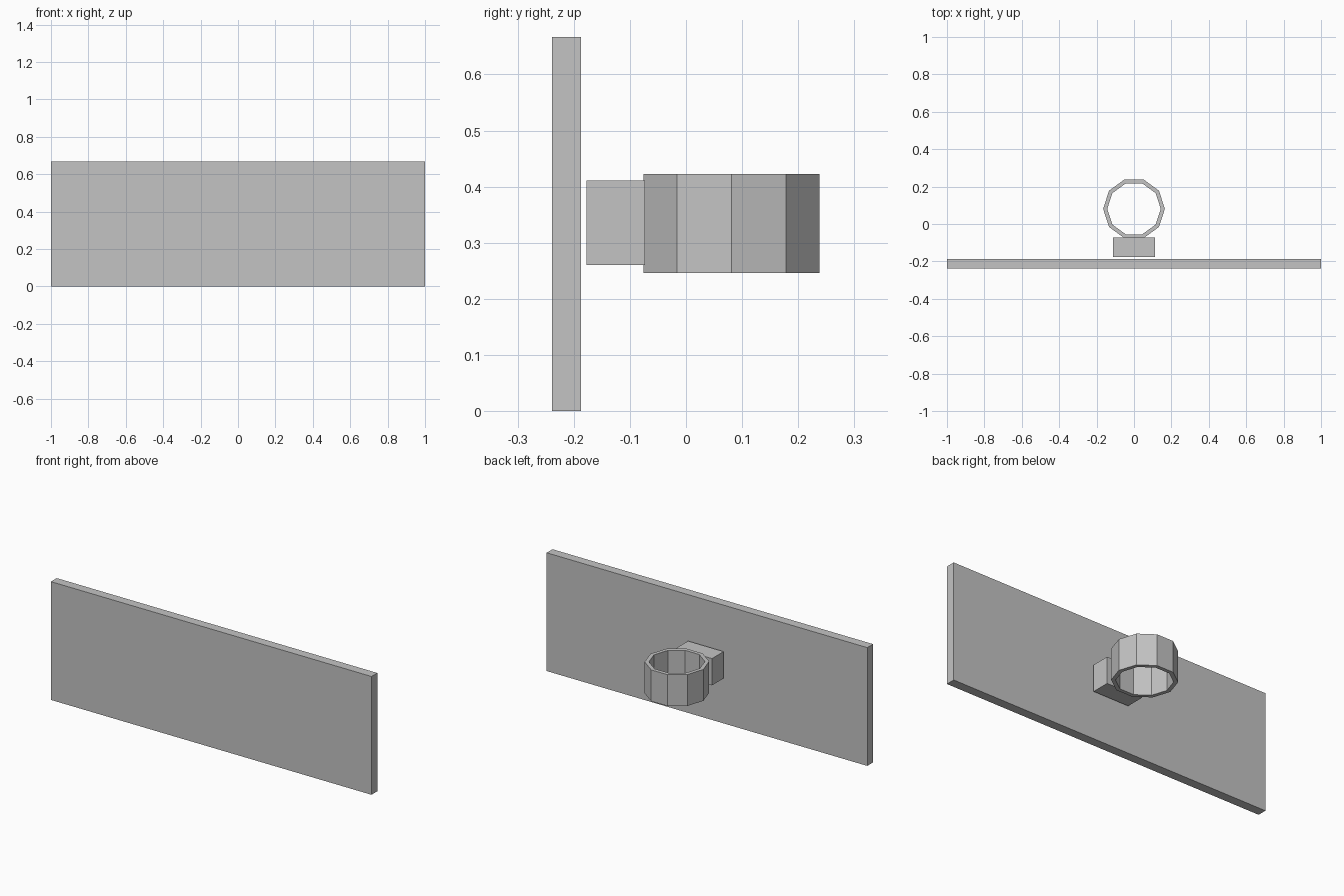
import bpy
import bmesh
from math import cos, sin, tau

cube = bpy.data.objects.get("Cube")
if cube:
    bpy.data.objects.remove(cube, do_unlink=True)

# Single grey finish
GREY = (0.55, 0.55, 0.55, 1)
grey = bpy.data.materials.new("plain grey")
grey.diffuse_color = GREY
grey.use_nodes = True
grey.node_tree.nodes["Principled BSDF"].inputs["Base Color"].default_value = GREY


def add_object(name, bm):
    bmesh.ops.recalc_face_normals(bm, faces=bm.faces)
    mesh = bpy.data.meshes.new(name)
    bm.to_mesh(mesh)
    bm.free()
    mesh.materials.append(grey)
    obj = bpy.data.objects.new(name, mesh)
    bpy.context.collection.objects.link(obj)
    return obj


def box(name, low, high):
    bm = bmesh.new()
    bmesh.ops.create_cube(bm, size=1)
    for v in bm.verts:
        v.co = [(a + b) / 2 + c * (b - a) for a, b, c in zip(low, high, v.co)]
    return add_object(name, bm)


def ring(name, centre_y, outer, inner, bottom, top, sides):
    # Sweep a rectangular section around a vertical axis
    bm = bmesh.new()
    section = [(outer, bottom), (outer, top), (inner, top), (inner, bottom)]
    loops = []
    for i in range(sides):
        a = tau * i / sides
        loops.append([bm.verts.new((r * cos(a), centre_y + r * sin(a), z))
                      for r, z in section])
    for i in range(sides):
        here, there = loops[i], loops[(i + 1) % sides]
        for j in range(4):
            k = (j + 1) % 4
            bm.faces.new((here[j], there[j], there[k], here[k]))
    return add_object(name, bm)


# Sign board, mounting block and pole clamp
box("board", (-1, -0.239, 0), (1, -0.187, 0.667))
box("mounting_block", (-0.111, -0.177, 0.26), (0.111, -0.073, 0.411))
ring("pole_clamp", 0.081, 0.165, 0.143, 0.246, 0.423, 10)
